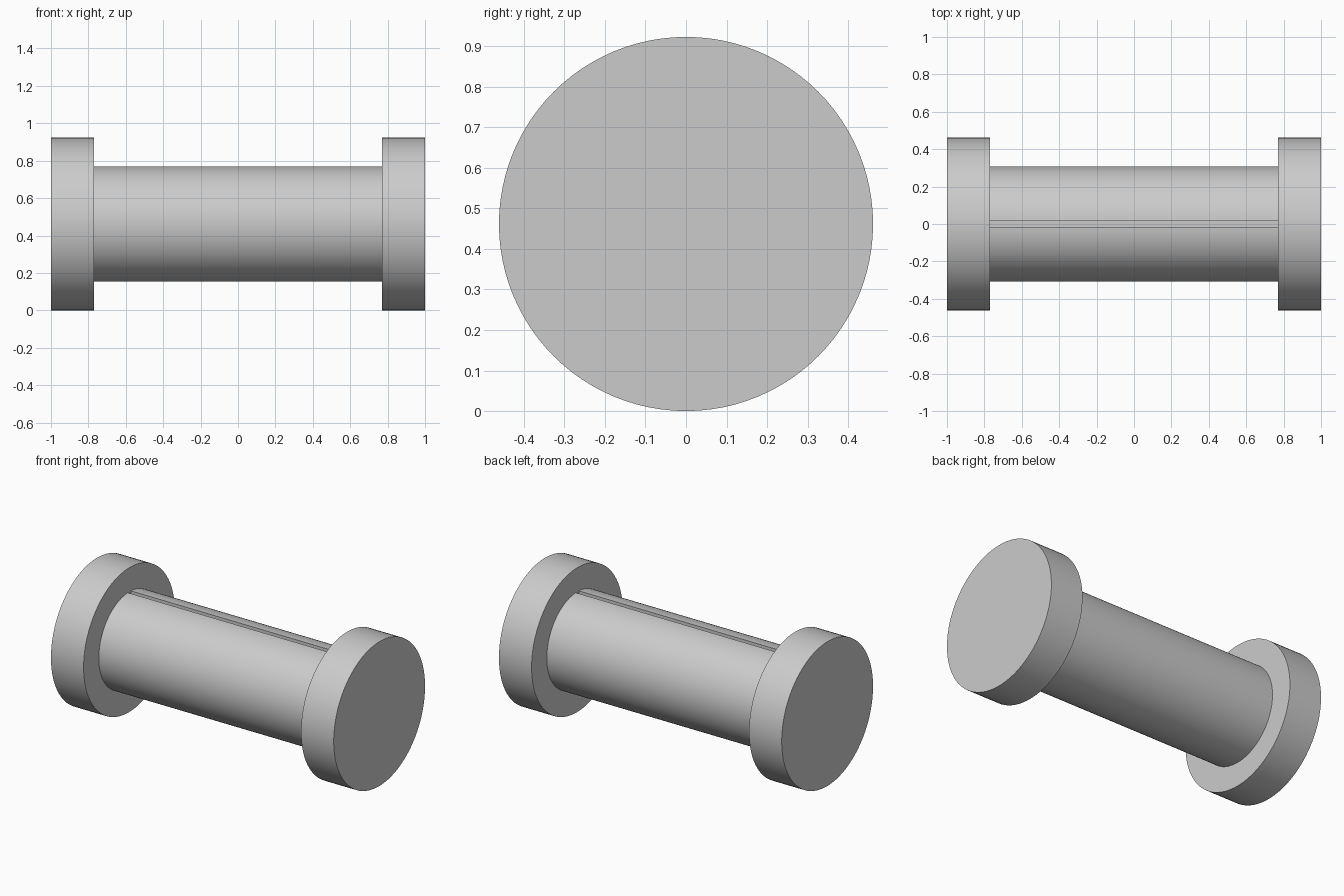
import bpy, bmesh, math

if "Cube" in bpy.data.objects:
    bpy.data.objects.remove(bpy.data.objects["Cube"])

UNIT = 2 / 13                 # total length is 13 modelling units
R_FLANGE, W_FLANGE = 3 * UNIT, 1.5 * UNIT
R_SHAFT, L_SHAFT = 2 * UNIT, 10 * UNIT
SLOT_HALF, SLOT_DEPTH = 0.1 * UNIT, 0.06
SEGMENTS = 96

grey = bpy.data.materials.new("light grey")
grey.diffuse_color = (0.6, 0.6, 0.6, 1)
grey.use_nodes = True
grey.node_tree.nodes["Principled BSDF"].inputs["Base Color"].default_value = grey.diffuse_color


def extrude_along_x(name, profile, x0, x1):
    """Solid prism from a (y, z) outline around the spool axis."""
    bm = bmesh.new()
    face = bm.faces.new([bm.verts.new((x0, y, z + R_FLANGE)) for y, z in profile])
    new = bmesh.ops.extrude_face_region(bm, geom=[face], use_keep_orig=True)["geom"]
    bmesh.ops.translate(bm, vec=(x1 - x0, 0, 0),
                        verts=[g for g in new if isinstance(g, bmesh.types.BMVert)])
    bmesh.ops.recalc_face_normals(bm, faces=bm.faces)
    mesh = bpy.data.meshes.new(name)
    bm.to_mesh(mesh)
    bm.free()
    mesh.materials.append(grey)
    ob = bpy.data.objects.new(name, mesh)
    bpy.context.collection.objects.link(ob)
    bpy.ops.object.select_all(action="DESELECT")
    ob.select_set(True)
    bpy.context.view_layer.objects.active = ob
    bpy.ops.object.shade_smooth_by_angle(angle=math.radians(30))
    return ob


def arc(radius, start, end, steps):
    """Points on a circle, angle measured from straight up."""
    return [(radius * math.sin(a), radius * math.cos(a))
            for a in (start + (end - start) * i / steps for i in range(steps + 1))]


# End flanges
circle = arc(R_FLANGE, 0, math.tau, SEGMENTS)[:-1]
for name, side in (("left_flange", -1), ("right_flange", 1)):
    extrude_along_x(name, circle, side * L_SHAFT / 2, side * (L_SHAFT / 2 + W_FLANGE))

# Shaft with a narrow slot running along its top
edge = math.asin(SLOT_HALF / R_SHAFT)
outline = arc(R_SHAFT, edge, math.tau - edge, SEGMENTS)
floor = R_SHAFT - SLOT_DEPTH
outline += [(-SLOT_HALF, floor), (SLOT_HALF, floor)]
extrude_along_x("slotted_shaft", outline, -L_SHAFT / 2, L_SHAFT / 2)
